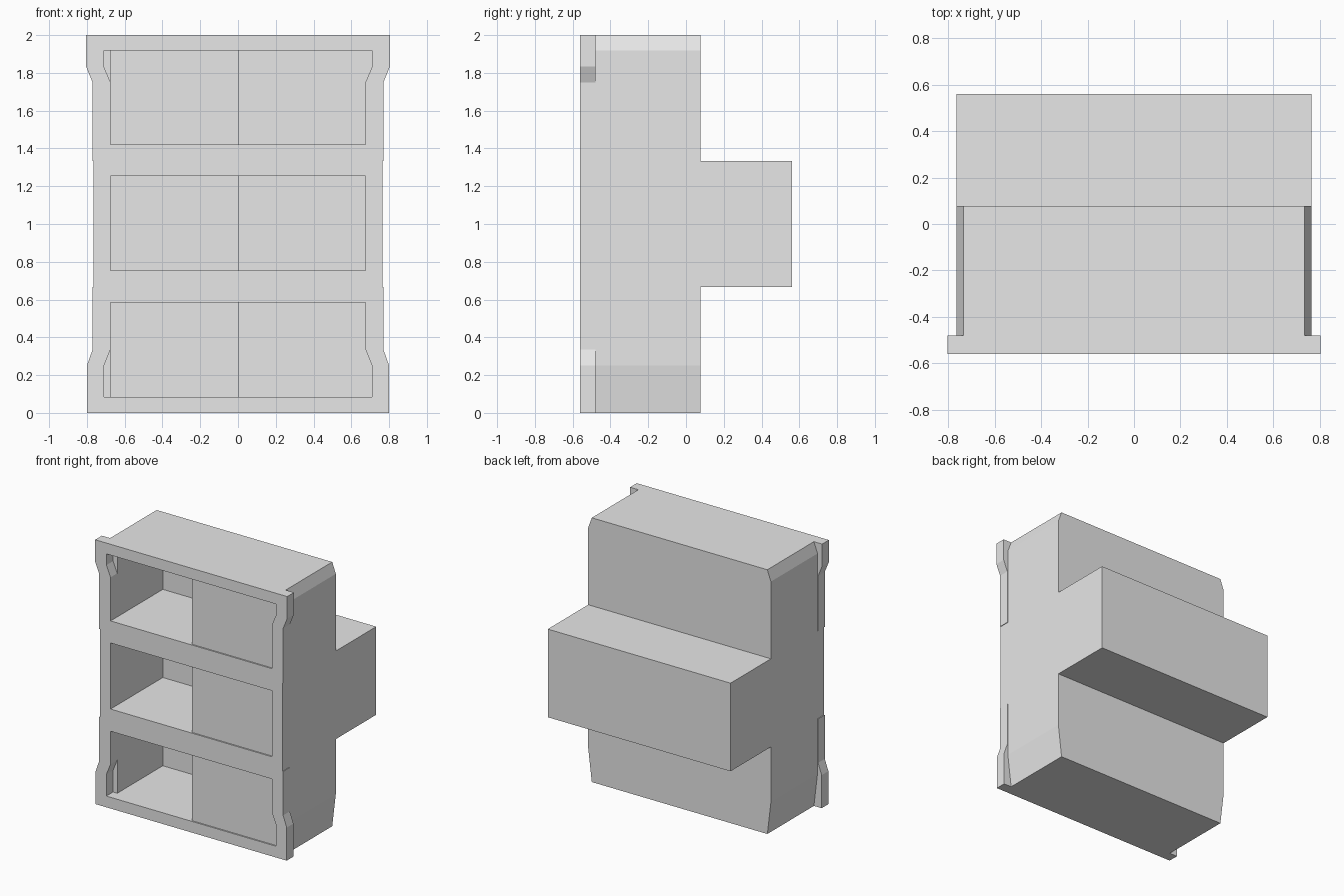
import bpy, bmesh

if "Cube" in bpy.data.objects:
    bpy.data.objects.remove(bpy.data.objects["Cube"])

grey = bpy.data.materials.new("light_grey")
grey.diffuse_color = (0.8, 0.8, 0.8, 1)
grey.use_nodes = True
grey.node_tree.nodes["Principled BSDF"].inputs["Base Color"].default_value = grey.diffuse_color

FRONT, LIP, MID, BACK = -0.56, -0.48, 0.077, 0.56
CAVITY_BACK = 0.065


def mirrored(half):
    """Right-hand (x, z) points, bottom to top, mirrored into a closed outline."""
    return half + [(-x, z) for x, z in reversed(half)]


def prism(name, outline, y0, y1):
    """Extrude an (x, z) outline along y."""
    bm = bmesh.new()
    a = [bm.verts.new((x, y0, z)) for x, z in outline]
    b = [bm.verts.new((x, y1, z)) for x, z in outline]
    n = len(a)
    bm.faces.new(a)
    bm.faces.new(b[::-1])
    for i in range(n):
        j = (i + 1) % n
        bm.faces.new((a[j], a[i], b[i], b[j]))
    bmesh.ops.recalc_face_normals(bm, faces=bm.faces)
    me = bpy.data.meshes.new(name)
    bm.to_mesh(me)
    bm.free()
    me.materials.append(grey)
    ob = bpy.data.objects.new(name, me)
    bpy.context.collection.objects.link(ob)
    return ob


def cut(ob, outline, y0, y1):
    """Subtract a prism from an object."""
    tool = prism("cutter", outline, y0, y1)
    mod = ob.modifiers.new("cut", 'BOOLEAN')
    mod.operation, mod.solver, mod.object = 'DIFFERENCE', 'EXACT', tool
    bpy.context.view_layer.objects.active = ob
    bpy.ops.object.modifier_apply(modifier=mod.name)
    bpy.data.objects.remove(tool)


def module(name, opening, cavity, body, back, frame=None):
    """One compartment: hollow body, optional flared frame, half-width door."""
    shell = prism(name + "_body", mirrored(body), LIP if frame else FRONT, back)
    cut(shell, mirrored(cavity), FRONT - 0.05, CAVITY_BACK)
    if frame:
        rim = prism(name + "_frame", mirrored(frame), FRONT, LIP)
        cut(rim, mirrored(opening), FRONT - 0.05, LIP + 0.05)
    door = [(0, opening[0][1])] + opening + [(0, opening[-1][1])]
    prism(name + "_door", door, FRONT + 0.01, FRONT + 0.03)


# lower compartment, frame flared at the foot
module("lower",
       opening=[(0.71, 0.085), (0.71, 0.25), (0.675, 0.335), (0.675, 0.585)],
       cavity=[(0.675, 0.085), (0.675, 0.585)],
       body=[(0.735, 0), (0.765, 0.25), (0.765, 0.667)],
       back=MID,
       frame=[(0.8, 0), (0.8, 0.25), (0.77, 0.335), (0.77, 0.667)])

# middle compartment, deeper plain box
rect = [(0.675, 0.753), (0.675, 1.253)]
module("middle", opening=rect, cavity=rect,
       body=[(0.765, 0.667), (0.765, 1.334)], back=BACK)

# upper compartment, frame flared at the top
module("upper",
       opening=[(0.675, 1.42), (0.675, 1.75), (0.71, 1.833), (0.71, 1.918)],
       cavity=[(0.675, 1.42), (0.675, 1.918)],
       body=[(0.765, 1.334), (0.765, 1.918), (0.735, 2)],
       back=MID,
       frame=[(0.77, 1.334), (0.77, 1.75), (0.804, 1.833), (0.804, 2)])
